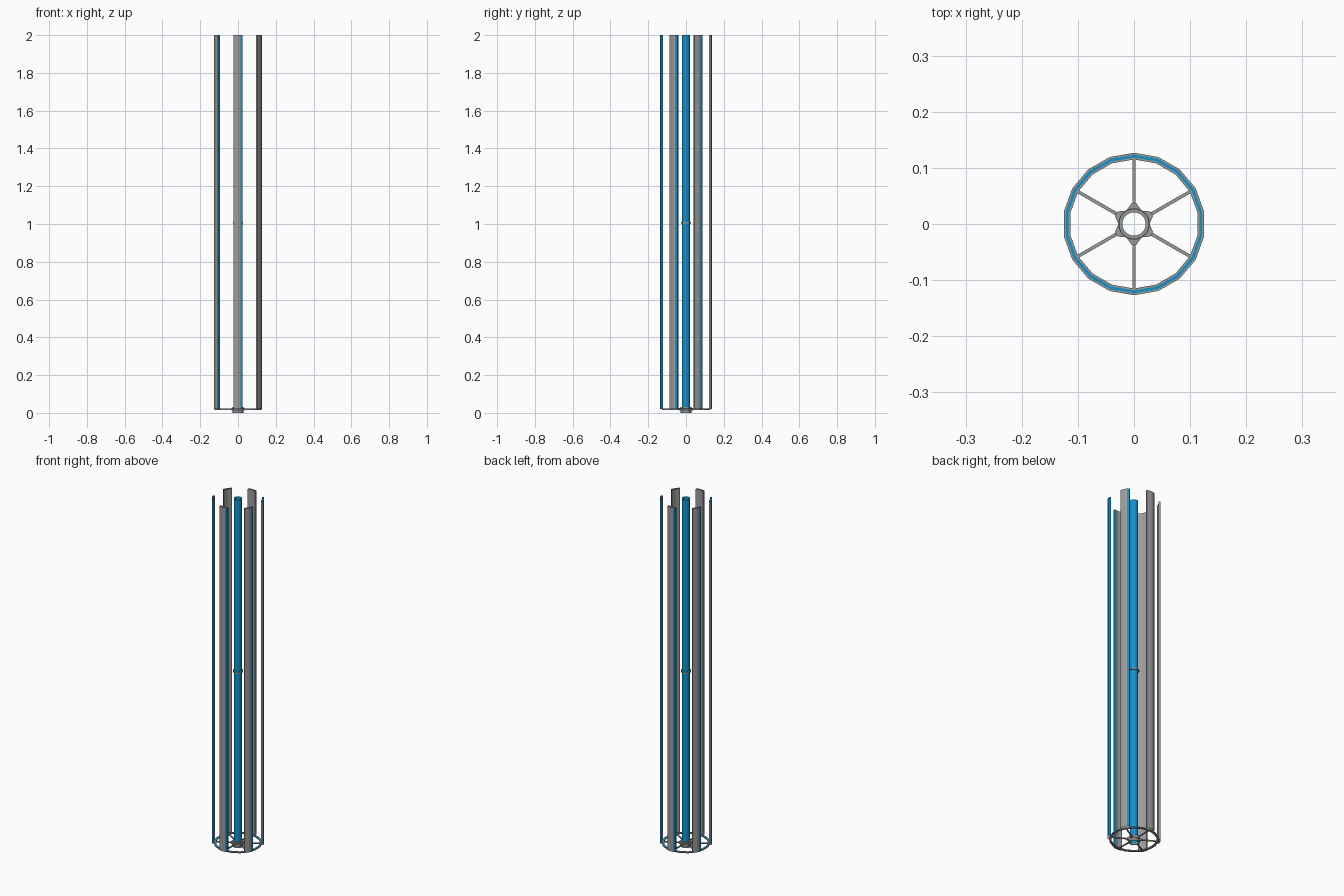
import bpy, math
from math import sin, cos, pi, radians

if "Cube" in bpy.data.objects:
    bpy.data.objects.remove(bpy.data.objects["Cube"])

blue = bpy.data.materials.new("blue")
blue.diffuse_color = (0.005, 0.29, 0.60, 1)
blue.use_nodes = True
blue.node_tree.nodes["Principled BSDF"].inputs["Base Color"].default_value = blue.diffuse_color
grey = bpy.data.materials.new("grey")
grey.diffuse_color = (0.33, 0.33, 0.33, 1)
grey.use_nodes = True
grey.node_tree.nodes["Principled BSDF"].inputs["Base Color"].default_value = grey.diffuse_color


def polar(r, a):
    return (r * cos(a), r * sin(a))


def add_mesh(name, verts, faces, mats, index):
    me = bpy.data.meshes.new(name)
    me.from_pydata(verts, [], faces)
    for m in mats:
        me.materials.append(m)
    me.polygons.foreach_set("material_index", index)
    me.update()
    ob = bpy.data.objects.new(name, me)
    bpy.context.collection.objects.link(ob)
    return ob


def loft(name, loops, mats, bands=None):
    """Closed wall through (outline, z) loops; bands gives a slot per band."""
    n, count = len(loops[0][0]), len(loops)
    verts = [(x, y, z) for outline, z in loops for x, y in outline]
    faces, index = [], []
    for k in range(count):
        m = (k + 1) % count
        for i in range(n):
            j = (i + 1) % n
            faces.append((k * n + i, k * n + j, m * n + j, m * n + i))
            index.append(bands[k] if bands else 0)
    return add_mesh(name, verts, faces, mats, index)


def tube(name, outer, inner, z0, z1, mat):
    return loft(name, [(outer, z0), (outer, z1), (inner, z1), (inner, z0)], [mat])


def circle(r, n):
    return [polar(r, pi / 2 + 2 * pi * i / n) for i in range(n)]


# Central hollow pole and its coupling halfway up
pole = tube("pole", circle(0.0215, 24), circle(0.0208, 24), 0.01, 2.0, blue)
tube("pole_coupling", circle(0.027, 24), circle(0.0215, 24), 1.003, 1.011, grey)

# Base hub: collar plus six-lobed flange
tube("hub_collar", circle(0.028, 24), circle(0.0215, 24), 0.0, 0.032, grey)
star = []
for k in range(6):
    a = pi / 2 + k * pi / 3
    star += [polar(0.028, a - radians(28)), polar(0.037, a - radians(7)),
             polar(0.037, a + radians(7)), polar(0.028, a + radians(28))]
hole = [polar(0.0215, math.atan2(y, x)) for x, y in star]
tube("hub_flange", star, hole, 0.012, 0.025, grey)

# Base ring, 18 sides, with a blue strip along the top
loft("base_ring",
     [(circle(0.127, 18), 0.016), (circle(0.127, 18), 0.022), (circle(0.1235, 18), 0.022),
      (circle(0.1185, 18), 0.022), (circle(0.115, 18), 0.022), (circle(0.115, 18), 0.016)],
     [grey, blue], [0, 0, 1, 0, 0, 0])

# Six spokes and six bent vertical slats standing just outside the ring
for k in range(6):
    a = pi / 2 + k * pi / 3
    bpy.ops.mesh.primitive_cube_add(size=1, location=(*polar(0.0735, a), 0.019),
                                    rotation=(0, 0, a))
    spoke = bpy.context.object
    spoke.name = f"spoke_{k + 1}"
    spoke.scale = (0.087, 0.006, 0.006)
    spoke.data.materials.append(grey)

    # Open-ended hollow section: (radial, tangential) points, blue on one edge
    section = [(0.133, -0.024), (0.137, 0), (0.135, 0.012), (0.133, 0.024),
               (0.1225, 0.024), (0.1265, 0), (0.1225, -0.024)]
    outline = [(r * cos(a) - t * sin(a), r * sin(a) + t * cos(a)) for r, t in section]
    n = len(outline)
    verts = [(x, y, z) for z in (0.02, 2.0) for x, y in outline]
    faces = [(i, (i + 1) % n, (i + 1) % n + n, i + n) for i in range(n)]
    add_mesh(f"slat_{k + 1}", verts, faces, [grey, blue], [0, 0, 1, 1, 0, 0, 0])

# Smooth the round pole only
bpy.ops.object.select_all(action='DESELECT')
pole.select_set(True)
bpy.context.view_layer.objects.active = pole
bpy.ops.object.shade_smooth_by_angle(angle=radians(30))
